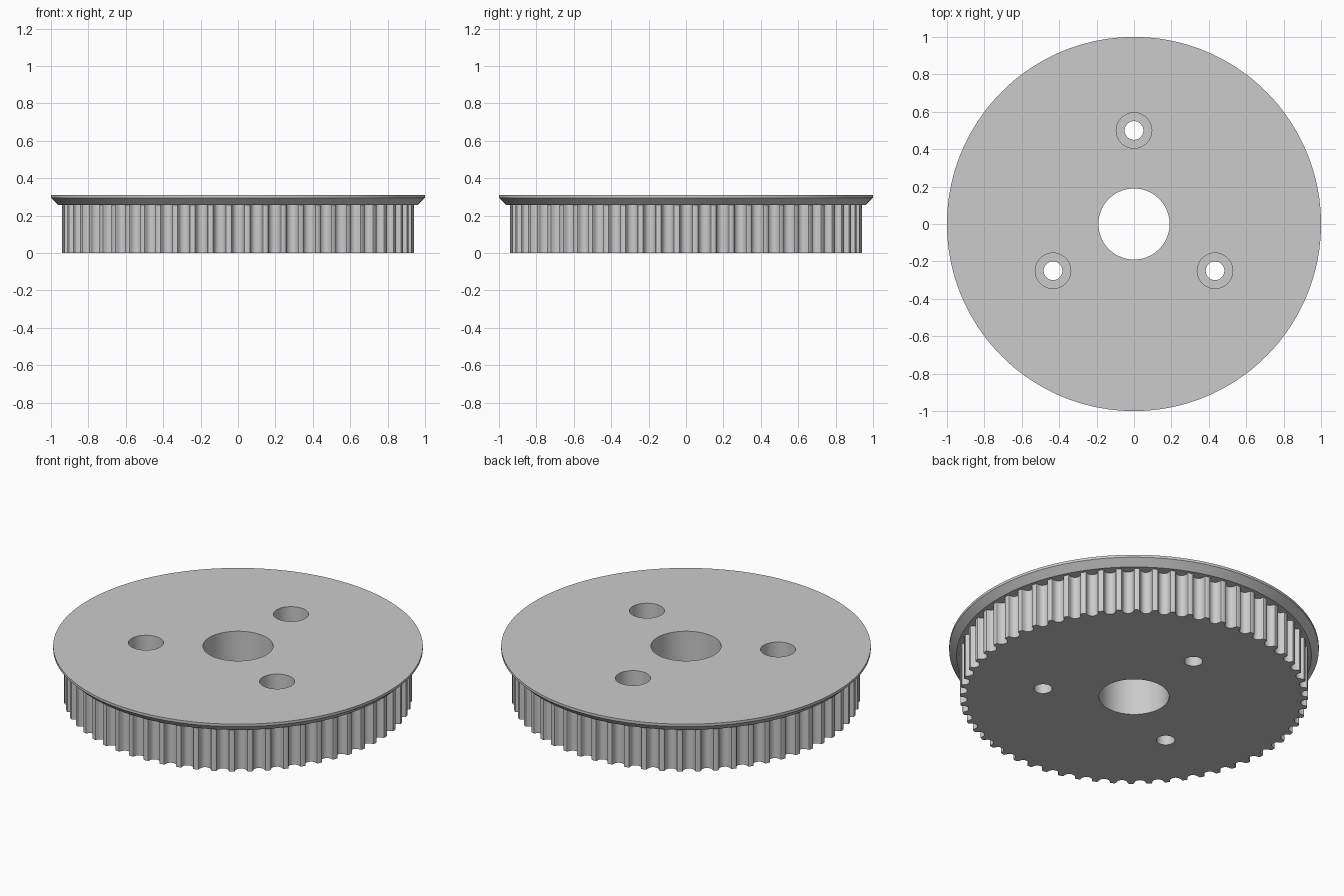
import bpy, bmesh, math
from mathutils import Matrix, Vector

if "Cube" in bpy.data.objects:
    bpy.data.objects.remove(bpy.data.objects["Cube"])

MM = 1 / 20            # model unit per millimetre
TEETH = 60
R_OUT = 18.845 * MM    # tooth tip radius
H = 0.31               # total height
LEDGE = 0.257          # underside of flange


def finish(bm, name):
    bmesh.ops.recalc_face_normals(bm, faces=bm.faces)
    mesh = bpy.data.meshes.new(name)
    bm.to_mesh(mesh)
    bm.free()
    ob = bpy.data.objects.new(name, mesh)
    bpy.context.collection.objects.link(ob)
    return ob


def stack(name, rings):
    """Closed solid from a list of equal-length point rings, bottom to top."""
    bm = bmesh.new()
    loops = [[bm.verts.new(p) for p in ring] for ring in rings]
    n = len(loops[0])
    for a, b in zip(loops, loops[1:]):
        for i in range(n):
            j = (i + 1) % n
            bm.faces.new((a[i], a[j], b[j], b[i]))
    bm.faces.new(loops[0][::-1])
    bm.faces.new(loops[-1])
    return finish(bm, name)


def turned(name, profile, segs, centre=(0, 0)):
    """Round solid from (radius, z) steps."""
    angles = [2 * math.pi * i / segs for i in range(segs)]
    return stack(name, [[(centre[0] + r * math.cos(a), centre[1] + r * math.sin(a), z)
                         for a in angles] for r, z in profile])


def boolean(target, tool, op):
    mod = target.modifiers.new(tool.name, 'BOOLEAN')
    mod.operation, mod.object, mod.solver = op, tool, 'EXACT'
    bpy.context.view_layer.objects.active = target
    bpy.ops.object.modifier_apply(modifier=mod.name)
    bpy.data.objects.remove(tool)


# Rounded belt groove: half width and depth in millimetres
half = [(0.747, 0), (0.648, 0.037), (0.598, 0.131), (0.579, 0.238), (0.547, 0.343),
        (0.505, 0.444), (0.452, 0.540), (0.358, 0.637), (0.248, 0.707), (0.127, 0.750)]
groove = [(-x, d) for x, d in half] + [(0, 0.764)] + half[::-1]
base = math.sqrt(R_OUT ** 2 - (0.747 * MM) ** 2)
outline = []
for k in range(TEETH):
    rot = Matrix.Rotation(2 * math.pi * k / TEETH, 3, 'Z')
    outline += [rot @ Vector((x * 1.07 * MM, d * MM - base, 0)) for x, d in groove]

# Toothed body with the bevelled flange on top
pulley = stack("toothed_pulley", [[(p.x, p.y, z) for p in outline] for z in (0, 0.285)])
flange = turned("flange", [(0.96, LEDGE), (1.0, 0.295), (1.0, H)], 180)
boolean(pulley, flange, 'UNION')

# Centre bore
boolean(pulley, turned("bore_cutter", [(0.19, -0.1), (0.19, 0.5)], 72), 'DIFFERENCE')

# Three counterbored screw holes
for k in range(3):
    a = math.radians(90 + 120 * k)
    c = (0.5 * math.cos(a), 0.5 * math.sin(a))
    cutter = turned("screw_cutter", [(0.05, -0.1), (0.05, 0.15), (0.095, 0.15), (0.095, 0.5)], 48, c)
    boolean(pulley, cutter, 'DIFFERENCE')

pulley.select_set(True)
bpy.context.view_layer.objects.active = pulley
bpy.ops.object.shade_smooth_by_angle(angle=math.radians(25))
